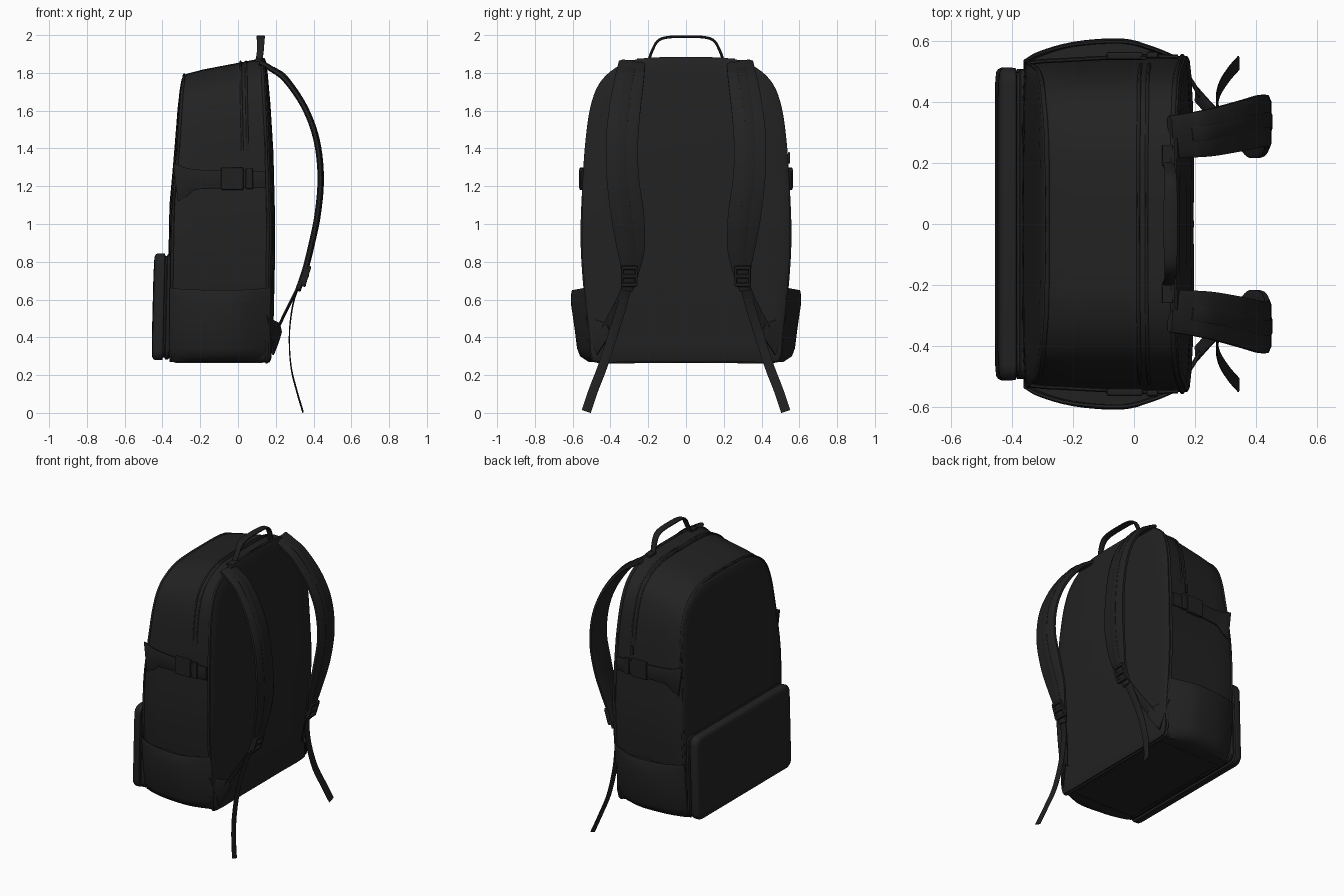
import bpy, bmesh, math
from mathutils import Vector as V

if "Cube" in bpy.data.objects:
    bpy.data.objects.remove(bpy.data.objects["Cube"])


def material(name, c):
    m = bpy.data.materials.new(name)
    m.diffuse_color = (c, c, c, 1)
    m.use_nodes = True
    m.node_tree.nodes["Principled BSDF"].inputs["Base Color"].default_value = m.diffuse_color
    return m


FABRIC = material("black fabric", 0.016)
WEBBING = material("black webbing", 0.0145)


def lerp_table(tab, q):
    """Piecewise linear lookup in [(key, value), ...]."""
    if q <= tab[0][0]:
        return tab[0][1]
    for (a, va), (b, vb) in zip(tab, tab[1:]):
        if q <= b:
            return va + (vb - va) * (q - a) / (b - a)
    return tab[-1][1]


def smooth_path(pts, n=5):
    """Catmull-Rom through points of any dimension."""
    pts = [V(p) for p in pts]
    ext = [pts[0] * 2 - pts[1]] + pts + [pts[-1] * 2 - pts[-2]]
    out = []
    for i in range(1, len(ext) - 2):
        a, b, c, d = ext[i - 1:i + 3]
        for k in range(n):
            t = k / n
            out.append(0.5 * (2 * b + (c - a) * t + (2 * a - 5 * b + 4 * c - d) * t * t
                              + (3 * b - a - 3 * c + d) * t ** 3))
    return out + [pts[-1]]


def loft(name, rings, mat=FABRIC, angle=40):
    """Skin closed rings and cap both ends."""
    bm = bmesh.new()
    vs = [[bm.verts.new(p) for p in r] for r in rings]
    n = len(rings[0])
    for a, b in zip(vs, vs[1:]):
        for i in range(n):
            j = (i + 1) % n
            bm.faces.new((a[i], a[j], b[j], b[i]))
    bm.faces.new(vs[0])
    bm.faces.new(vs[-1])
    bmesh.ops.recalc_face_normals(bm, faces=bm.faces)
    me = bpy.data.meshes.new(name)
    bm.to_mesh(me)
    bm.free()
    me.materials.append(mat)
    ob = bpy.data.objects.new(name, me)
    bpy.context.collection.objects.link(ob)
    bpy.ops.object.select_all(action='DESELECT')
    ob.select_set(True)
    bpy.context.view_layer.objects.active = ob
    bpy.ops.object.shade_smooth_by_angle(angle=math.radians(angle))
    return ob


def band(name, pts, wdir, thick, mat=WEBBING, n=5):
    """Pillow-section strap along points (x, y, z, width)."""
    path = smooth_path(pts, n)
    cs = [p.to_3d() for p in path]
    rings = []
    for i, c in enumerate(cs):
        t = (cs[min(i + 1, len(cs) - 1)] - cs[max(i - 1, 0)]).normalized()
        w = V(wdir)
        w = (w - t * w.dot(t)).normalized()
        nrm = t.cross(w)
        h = path[i][3] / 2
        e = min(thick * 0.6, h * 0.4)
        sec = [(h, .25), (h - e, .5), (e - h, .5), (-h, .25),
               (-h, -.25), (e - h, -.5), (h - e, -.5), (h, -.25)]
        rings.append([c + w * a + nrm * (b * thick) for a, b in sec])
    return loft(name, rings, mat)


def tube(name, pts, r, mat=WEBBING, closed=True):
    n = len(pts)
    rings = []
    for i, p in enumerate(pts):
        t = (pts[(i + 1) % n] - pts[i - 1]).normalized()
        u = V((1, 0, 0))
        u = (u - t * u.dot(t)).normalized()
        w = t.cross(u)
        rings.append([p + (u * math.cos(k * math.pi / 3) + w * math.sin(k * math.pi / 3)) * r
                      for k in range(6)])
    return loft(name, rings + ([rings[0]] if closed else []), mat, 60)


def box(name, c, d, mat=WEBBING, rot=(0, 0, 0), bevel=0.008):
    bpy.ops.mesh.primitive_cube_add(size=1, location=c, rotation=rot)
    ob = bpy.context.object
    ob.name = name
    ob.scale = d
    bpy.ops.object.transform_apply(location=False, rotation=False)
    ob.data.materials.append(mat)
    m = ob.modifiers.new("bevel", 'BEVEL')
    m.width, m.segments = bevel, 2
    return ob


# ---- main bag: arched outline lofted from front panel to back panel
half = smooth_path([(.0, .27), (.25, .27), (.45, .27), (.5, .3), (.513, .45), (.54, .7), (.552, .95),
                    (.54, 1.25), (.525, 1.45), (.5, 1.62), (.455, 1.74), (.375, 1.82),
                    (.27, 1.865), (.15, 1.878), (0, 1.88)], 4)
outline = half + [V((-p.x, p.y)) for p in reversed(half[1:-1])]
FRONT = [(.27, -.368), (.85, -.36), (1.1, -.355), (1.4, -.328), (1.7, -.308), (1.8, -.295)]
BACK = [(.27, .168), (.5, .17), (1, .175), (1.4, .165), (1.88, .14)]


def bag_ring(t, s=1, dx=0, grow=0):
    ring = []
    for p in outline:
        z = .27 + (p.y - .27) * (1.797 + .083 * t - .27) / 1.61
        y, z = p.x * (.975 + .025 * t) * s, 1.05 + (z - 1.05) * s
        v = V((0, y, z))
        if grow:
            v += V((0, y, (z - 1.05) * .6)).normalized() * grow
        a, b = lerp_table(FRONT, z), lerp_table(BACK, z)
        v.x = a + (b - a) * t + dx
        ring.append(v)
    return ring


loft("main_bag",
     [bag_ring(0, s, d) for s, d in ((.02, -.008), (.4, -.008), (.75, -.006), (.9, -.002), (.96, .001), (.985, .008))]
     + [bag_ring(0, 1, .03)] + [bag_ring(t) for t in (.25, .5, .75, .95)]
     + [bag_ring(1, s, d) for s, d in ((1, 0), (.975, .008), (.9, .013), (.7, .019), (.4, .022), (.02, .022))])
tube("front_piping", bag_ring(0, .99, .012), .008)
tube("back_piping", bag_ring(.97, 1, 0), .008)

# zip track over the top and down both sides
zip_pts = [p for p in bag_ring(.74, 1, 0, .001) if p.z > 1.3]
zip_pts.sort(key=lambda p: math.atan2(p.y, p.z - 1.1))
for k, off in enumerate((-.014, .014)):
    tube("zip_edge_%d" % k, [p + V((off, 0, 0)) for p in zip_pts[1:-1]], .006, closed=False)
box("zip_puller", (.03, .545, 1.35), (.02, .012, .06), bevel=.004)


# ---- front pocket with a zip groove round its edge
def pocket_ring(x, inset):
    hw, hh, r = .513 - inset, .283 - inset, .05
    ring = []
    for k in range(4):
        for j in range(6):
            a = (k + j / 5) * math.pi / 2
            y = math.copysign(hw - r, math.cos(a + 1e-4 if j == 0 else a - 1e-4)) + r * math.cos(a)
            z = math.copysign(hh - r, math.sin(a + 1e-4 if j == 0 else a - 1e-4)) + r * math.sin(a)
            ring.append(V((x + .014 * (z + .28) / .56, y, .562 + z)))
    return ring


loft("front_pocket", [pocket_ring(x, i) for x, i in (
    (-.33, .012), (-.365, .012), (-.372, .004), (-.385, .004), (-.39, .014), (-.398, .014),
    (-.401, .002), (-.412, 0), (-.438, 0), (-.448, .005), (-.454, .015), (-.457, .04), (-.459, .12))], angle=50)

# ---- parts on both sides
EDGE = [(.27, .46), (.33, .5), (.45, .515), (.66, .54)]
BULGE = [(.27, .515), (.3, .56), (.34, .576), (.45, .59), (.6, .612), (.66, .606)]
PROFILE = smooth_path([(-.362, 0), (-.31, .42), (-.2, .86), (-.04, 1), (.06, .66), (.168, 0)], 4)
for s, side in ((1, "left"), (-1, "right")):
    # elastic side pocket
    rings = []
    for z, inset in ((.27, 0), (.285, 0), (.3, 0), (.34, 0), (.45, 0), (.58, 0), (.6, .004), (.65, 0), (.662, .004),
                     (.66, .012), (.62, .018)):
        e, m = lerp_table(EDGE, z), lerp_table(BULGE, z)
        ring = [V((p.x, s * (e + (m - e) * p.y - inset), z - .012 * p.y * (z > .59))) for p in PROFILE]
        rings.append(ring + [V((.165, s * .44, z)), V((-.355, s * .44, z))])
    loft(side + "_side_pocket", rings)

    # compression strap and buckle
    band(side + "_side_strap", [(-.33, s * .531, 1.22, .2), (-.29, s * .535, 1.225, .17), (-.23, s * .538, 1.235, .11),
                                (-.1, s * .545, 1.235, .095), (.05, s * .551, 1.235, .09), (.145, s * .549, 1.235, .09)],
         (0, 0, 1), .014)
    box(side + "_side_buckle", (-.03, s * .552, 1.24), (.12, .026, .12))
    box(side + "_side_buckle_clip", (.06, s * .555, 1.24), (.04, .022, .11))

    # padded shoulder strap
    band(side + "_shoulder_strap", [
        (.12, s * .285, 1.855, .14), (.17, s * .29, 1.825, .145), (.25, s * .3, 1.765, .155), (.35, s * .322, 1.62, .165),
        (.413, s * .338, 1.45, .17), (.436, s * .335, 1.25, .17), (.42, s * .31, 1.05, .175),
        (.385, s * .292, .88, .15), (.355, s * .295, .76, .1), (.318, s * .312, .65, .06)],
        (0, 1, 0), .03, FABRIC, 6)
    # webbing stitched on the strap
    band(side + "_strap_webbing", [
        (.19, s * .293, 1.828, .05), (.26, s * .303, 1.778, .05), (.363, s * .325, 1.625, .05),
        (.428, s * .34, 1.45, .05), (.451, s * .337, 1.25, .05), (.435, s * .312, 1.05, .05),
        (.4, s * .294, .88, .05), (.37, s * .297, .76, .05)], (0, 1, 0), .008)
    # adjuster buckle: frame bars round the webbing
    for k, (dx, dz) in enumerate(((.012, .045), (0, 0), (-.014, -.045))):
        box("%s_adjuster_bar_%d" % (side, k), (.36 + dx, s * .3, .725 + dz), (.03, .085, .022), rot=(0, .3, 0))
    for k in (-1, 1):
        box("%s_adjuster_rail_%d" % (side, k), (.36, s * .3 + k * .037, .725), (.026, .014, .1), rot=(0, .3, 0), bevel=.005)
    # lower webbing, its corner tab and the loose tail
    band(side + "_lower_webbing", [(.33, s * .305, .69, .055), (.29, s * .335, .61, .055),
                                   (.25, s * .375, .53, .055), (.205, s * .425, .435, .055)], (0, 1, .3 * s), .01)
    band(side + "_corner_tab", [(.168, s * .5, .41, .22), (.2, s * .45, .43, .13), (.222, s * .41, .45, .06)],
         (0, 0, 1), .014)
    band(side + "_strap_tail", [(.325, s * .31, .68, .05), (.292, s * .335, .58, .05), (.272, s * .385, .42, .05),
                                (.28, s * .44, .25, .05), (.31, s * .49, .12, .05), (.343, s * .528, .008, .05)],
         (0, 1, .3 * s), .006)
    # handle anchor pad
    box(side + "_handle_pad", (.11, s * .225, 1.868), (.036, .07, .016), bevel=.004)

# ---- carry handle
band("carry_handle", [(.11, -.2, 1.86, .035), (.118, -.18, 1.915, .036), (.12, -.15, 1.968, .04), (.12, -.1, 1.988, .044),
                      (.12, 0, 1.992, .046), (.12, .1, 1.988, .044), (.12, .15, 1.968, .04), (.118, .18, 1.915, .036),
                      (.11, .2, 1.86, .035)], (1, 0, 0), .014)
# ---- base seam
loft("base_panel", [[V((x, y, z)) for x, y in ((-.33, -.42), (.13, -.42), (.13, .42), (-.33, .42))]
                    for z in (.275, .264)])
